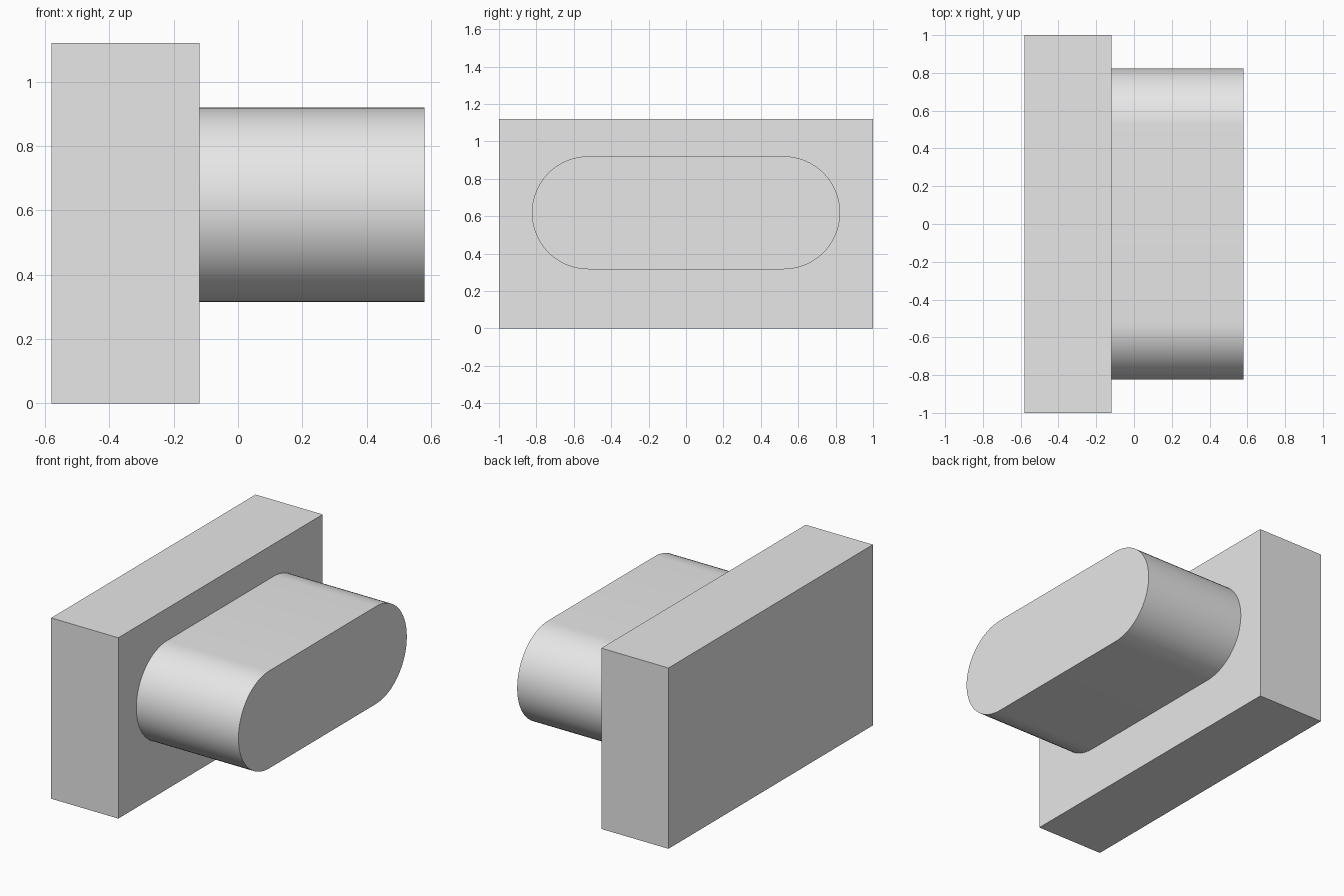
import bpy
import math

cube = bpy.data.objects.get("Cube")
if cube:
    bpy.data.objects.remove(cube, do_unlink=True)

grey = bpy.data.materials.new("light_grey")
grey.use_nodes = True
grey.diffuse_color = (0.8, 0.8, 0.8, 1)
grey.node_tree.nodes["Principled BSDF"].inputs["Base Color"].default_value = (0.8, 0.8, 0.8, 1)


def extrude_x(name, outline, x0, x1):
    """Solid made by extruding a (y, z) outline from x0 to x1."""
    n = len(outline)
    verts = [(x, y, z) for x in (x0, x1) for y, z in outline]
    faces = [list(range(n))[::-1], list(range(n, 2 * n))]
    faces += [(i, (i + 1) % n, (i + 1) % n + n, i + n) for i in range(n)]
    mesh = bpy.data.meshes.new(name)
    mesh.from_pydata(verts, [], faces)
    mesh.materials.append(grey)
    obj = bpy.data.objects.new(name, mesh)
    bpy.context.collection.objects.link(obj)
    return obj


def stadium(half_straight, radius, centre_z, steps=32):
    """Counter-clockwise outline with two half-round ends."""
    points = []
    for side, start in ((1, -math.pi / 2), (-1, math.pi / 2)):
        for i in range(steps + 1):
            a = start + math.pi * i / steps
            points.append((side * half_straight + radius * math.cos(a),
                           centre_z + radius * math.sin(a)))
    return points


# Rectangular base plate
extrude_x("base_plate", [(-1, 0), (1, 0), (1, 1.12), (-1, 1.12)], -0.58, -0.12)

# Round-ended boss standing out from the plate
boss = extrude_x("round_ended_boss", stadium(0.522, 0.302, 0.618), -0.12, 0.58)
bpy.ops.object.select_all(action="DESELECT")
boss.select_set(True)
bpy.context.view_layer.objects.active = boss
bpy.ops.object.shade_smooth_by_angle(angle=math.radians(30))
